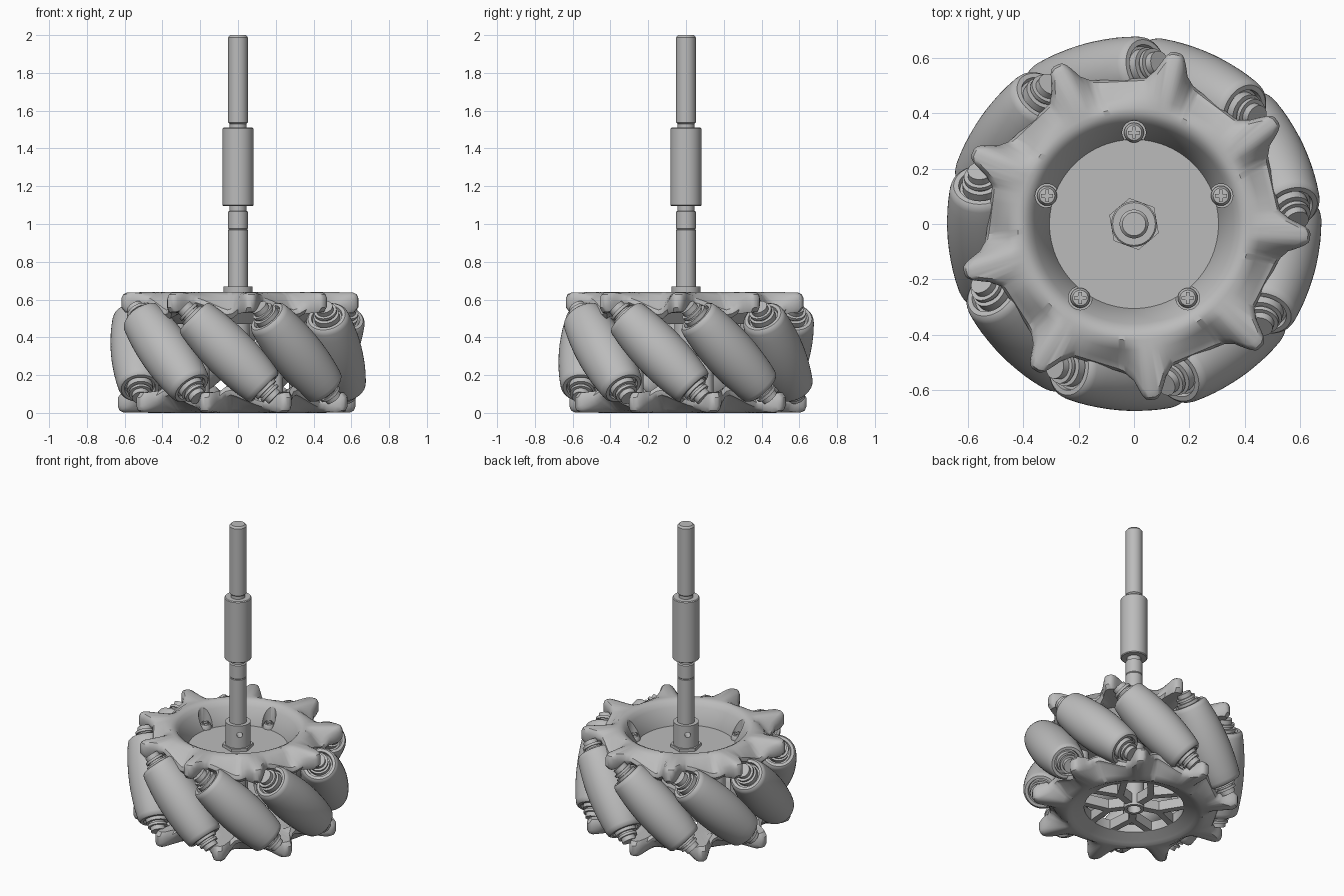
import bpy, bmesh, math
from mathutils import Matrix, Vector

cube = bpy.data.objects.get("Cube")
if cube:
    bpy.data.objects.remove(cube)

metal = bpy.data.materials.new("plain grey")
metal.use_nodes = True
GREY = (0.5, 0.5, 0.5, 1)
metal.diffuse_color = GREY
metal.node_tree.nodes["Principled BSDF"].inputs["Base Color"].default_value = GREY

COUNT, STEP, MID = 9, 40, 0.32      # rollers, spacing in degrees, mid height
rad = math.radians


def finish(name, bm, matrix=Matrix()):
    bmesh.ops.recalc_face_normals(bm, faces=bm.faces)
    mesh = bpy.data.meshes.new(name)
    bm.to_mesh(mesh)
    bm.free()
    mesh.transform(matrix)
    mesh.materials.append(metal)
    ob = bpy.data.objects.new(name, mesh)
    bpy.context.collection.objects.link(ob)
    return ob


def skin(rings):
    """Closed surface through a cyclic list of closed sections."""
    bm = bmesh.new()
    rows = [[bm.verts.new(p) for p in ring] for ring in rings]
    n, m = len(rows), len(rows[0])
    for i in range(n):
        for j in range(m):
            a, b, k = rows[i], rows[(i + 1) % n], (j + 1) % m
            bm.faces.new((a[j], a[k], b[k], b[j]))
    return bm


def lathe(name, profile, segs=48, matrix=Matrix()):
    """Revolve (radius, height) points that start and end on the axis."""
    bm = bmesh.new()
    rows = []
    for r, z in profile:
        if r == 0:
            rows.append([bm.verts.new((0, 0, z))] * segs)
        else:
            rows.append([bm.verts.new((r * math.cos(math.tau * i / segs),
                                       r * math.sin(math.tau * i / segs), z))
                         for i in range(segs)])
    for a, b in zip(rows, rows[1:]):
        for i in range(segs):
            k = (i + 1) % segs
            corners = list(dict.fromkeys((a[i], a[k], b[k], b[i])))
            bm.faces.new(corners)
    return finish(name, bm, matrix)


def rod(name, r, z0, z1, segs=32, matrix=Matrix()):
    return lathe(name, [(0, z0), (r, z0), (r, z1), (0, z1)], segs, matrix)


def bar(name, start, end, width, z0, z1):
    """Flat straight strut between two plan points."""
    a, b = Vector((*start, 0)), Vector((*end, 0))
    d = b - a
    bm = bmesh.new()
    bmesh.ops.create_cube(bm, size=1)
    turn = Matrix.Rotation(math.atan2(d.y, d.x), 4, 'Z')
    shift = Matrix.Translation((a + b) / 2 + Vector((0, 0, (z0 + z1) / 2)))
    return finish(name, bm, shift @ turn @ Matrix.Diagonal((d.length, width, z1 - z0, 1)))


def polar(r, deg):
    return r * math.cos(rad(deg)), r * math.sin(rad(deg))


def cut(ob, cutter):
    cutter.hide_render = True
    mod = ob.modifiers.new("cut", 'BOOLEAN')
    mod.operation, mod.solver, mod.object = 'DIFFERENCE', 'EXACT', cutter
    bpy.context.view_layer.objects.active = ob
    bpy.ops.object.modifier_apply(modifier=mod.name)
    bpy.data.objects.remove(cutter)


def ramp(x, points):
    for (x0, y0), (x1, y1) in zip(points, points[1:]):
        if x0 <= x <= x1:
            t = (x - x0) / (x1 - x0)
            return y0 + (y1 - y0) * t
    return 0


# Toothed rim: reach and height follow the angle from the nearest tooth;
# the edge climbs steeply to each tooth and falls away slowly behind it
REACH = [(-12, 0), (-9, 0.08), (-6, 0.3), (-4, 0.68), (-2.5, 0.94), (-1, 1), (1, 1),
         (2.5, 0.92), (4, 0.62), (6, 0.25), (9, 0)]
HEIGHT = [(-12, 0), (-9, 0.12), (-3, 0.9), (-1, 1), (3, 1), (7, 0.85), (14, 0.6),
          (25, 0.1), (28, 0)]


def rim(name, floor, base, matrix=Matrix()):
    rings = []
    for deg in range(360):
        d = (deg - 76 + 12) % STEP - 12
        w, h = ramp(d, REACH), ramp(d, HEIGHT)
        valley = 0.525 / math.cos(rad(d - 8 if d < -3 else d - 17) if d > -3 else rad(11))
        edge = valley + (0.638 - valley) * w
        top = 0.555 + 0.083 * h
        low = top - 0.06 - 0.045 * w
        section = [(0.305, base), (0.305, floor), (0.36, floor + (0.625 - floor) * 0.8),
                   (0.378, 0.627), (0.4, 0.638), (0.42, 0.64),
                   (0.455, 0.64 - (0.64 - top) * 0.25), (edge - 0.03, top),
                   (edge - 0.009, top - 0.01), (edge, top - 0.03), (edge, low + 0.025),
                   (edge - 0.02, low), (0.45, 0.53), (0.4, 0.53), (0.345, base)]
        rings.append([(*polar(r, deg), z) for r, z in section])
    return finish(name, skin(rings), matrix)


flip = (Matrix.Translation((0, 0, MID))
        @ Matrix.Rotation(math.pi, 4, Vector((*polar(1, 105), 0)))
        @ Matrix.Translation((0, 0, -MID)))
top_rim = rim("top_rim", 0.5, 0.47)
rim("bottom_rim", 0.595, 0.53, flip)

# Top plate and screws sitting in pockets of the sloped wall
rod("top_plate", 0.32, 0.47, 0.5, 96)
for i in range(5):
    x, y = polar(0.33, 90 + 72 * i)
    place = Matrix.Translation((x, y, 0))
    cut(top_rim, rod("pocket_cutter", 0.043, 0.502, 0.8, 32, place))
    lathe("screw_head", [(0, 0.49), (0.036, 0.49), (0.036, 0.515), (0.028, 0.53), (0, 0.534)],
          24, place)
    bar("screw_slot", (x - 0.022, y), (x + 0.022, y), 0.012, 0.53, 0.538)
    bar("screw_slot", (x, y - 0.022), (x, y + 0.022), 0.012, 0.53, 0.538)
    rod("screw_post", 0.043, 0.1, 0.48, 24, place)

# Forked spokes and hub on the underside
for i in range(5):
    ang = 90 + 72 * i
    fork = polar(0.16, ang)
    bar("spoke", polar(0.05, ang), fork, 0.045, 0.045, 0.11)
    for side in (-22, 22):
        bar("spoke_fork", fork, polar(0.325, ang + side), 0.04, 0.045, 0.11)
lathe("hub_tube", [(0, 0.2), (0.042, 0.2), (0.042, 0.03), (0.062, 0.03), (0.062, 0.48), (0, 0.48)])

# Barrel rollers on slanted axles
R_AXIS = 0.537
half = [(0, 0.34), (0.045, 0.34), (0.045, 0.312), (0.06, 0.312), (0.06, 0.296),
        (0.05, 0.296), (0.05, 0.284), (0.068, 0.284), (0.068, 0.25), (0.078, 0.25),
        (0.082, 0.268), (0.1, 0.268), (0.111, 0.258)]
half += [(math.sqrt(0.675 ** 2 - s * s / 2) - R_AXIS, s)
         for s in (0.24, 0.19, 0.14, 0.09, 0.045)]
middle = [(0.675 - R_AXIS, 0)]
roller_profile = half + middle + [(r, -s) for r, s in reversed(half)]
for i in range(COUNT):
    matrix = (Matrix.Rotation(rad(105 + STEP * i), 4, 'Z')
              @ Matrix.Translation((R_AXIS, 0, MID)) @ Matrix.Rotation(rad(45), 4, 'X'))
    lathe("roller", roller_profile, 48, matrix)

# Collar with a cross hole, hexagonal base and stepped shaft
rod("hex_base", 0.095, 0.49, 0.52, 6, Matrix.Rotation(rad(100), 4, 'Z'))
collar = rod("collar", 0.077, 0.49, 0.67, 48)
drill = (Matrix.Translation((0, 0, 0.61)) @ Matrix.Rotation(rad(313), 4, 'Z')
         @ Matrix.Rotation(rad(90), 4, 'Y'))
cut(collar, rod("drill_cutter", 0.018, -0.2, 0.2, 24, drill))
lathe("shaft", [(0, 0.66), (0.052, 0.66), (0.052, 0.968), (0.049, 0.972), (0.052, 0.976),
                (0.052, 1.065), (0.044, 1.07), (0.044, 1.095), (0.077, 1.095), (0.082, 1.1),
                (0.082, 1.505), (0.077, 1.51), (0.044, 1.51), (0.044, 1.53), (0.052, 1.537),
                (0.052, 1.988), (0.042, 2), (0, 2)])

# Smooth shading with crisp edges
bpy.ops.object.select_all(action='DESELECT')
for ob in bpy.context.collection.objects:
    if ob.type == 'MESH' and metal.name in ob.data.materials:
        ob.select_set(True)
        bpy.context.view_layer.objects.active = ob
bpy.ops.object.shade_smooth_by_angle(angle=rad(35))
